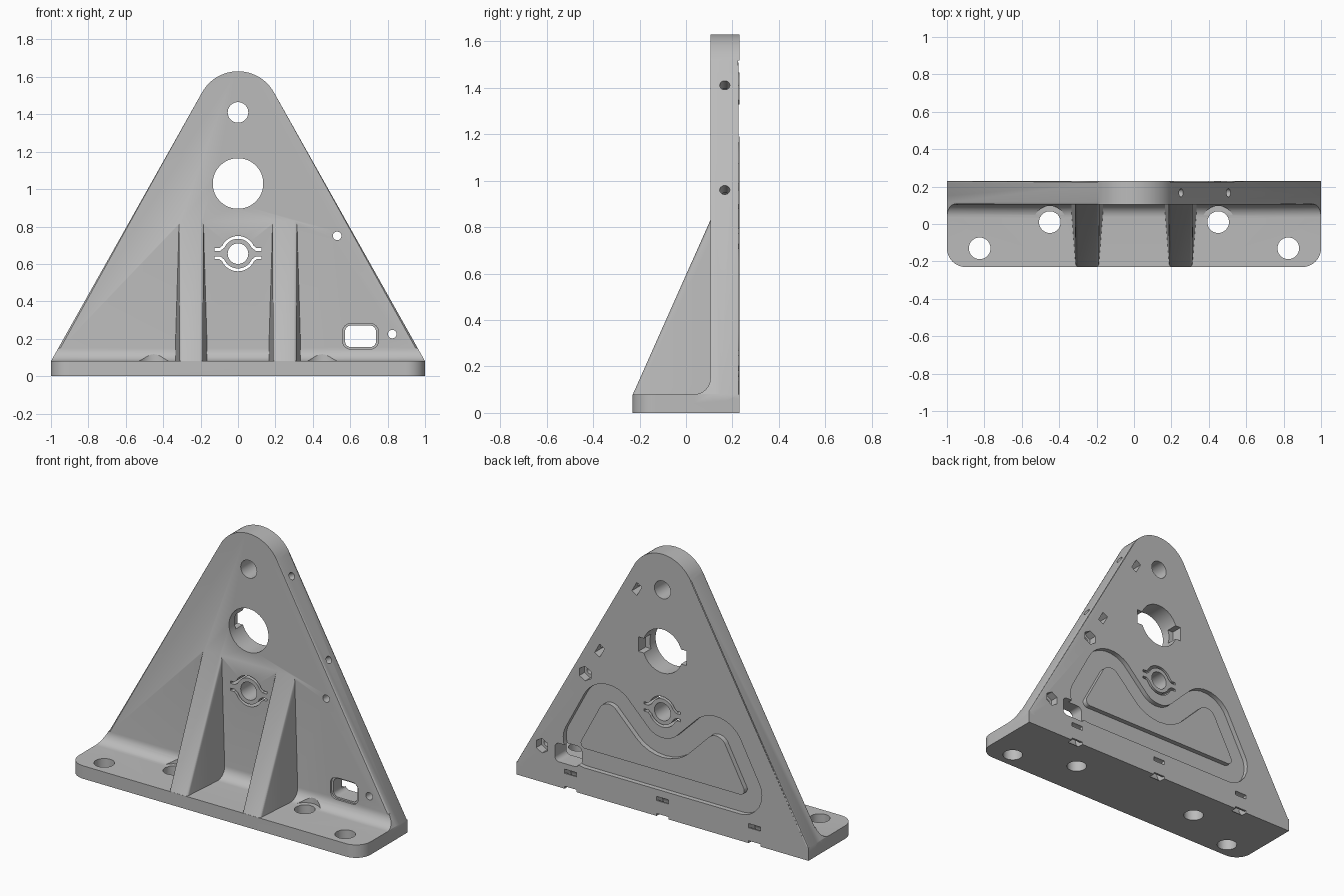
import bpy, bmesh, math
from mathutils import Vector, Matrix

if "Cube" in bpy.data.objects:
    bpy.data.objects.remove(bpy.data.objects["Cube"], do_unlink=True)

FRONT, BACK = 0.105, 0.23      # plate faces
BASE_H = 0.08
APEX_Z, APEX_R = 1.41, 0.22


def make(name, bm):
    bmesh.ops.recalc_face_normals(bm, faces=bm.faces)
    mesh = bpy.data.meshes.new(name)
    bm.to_mesh(mesh)
    bm.free()
    ob = bpy.data.objects.new(name, mesh)
    bpy.context.collection.objects.link(ob)
    return ob


def combine(target, tool, mode='DIFFERENCE'):
    mod = target.modifiers.new("bool", 'BOOLEAN')
    mod.operation, mod.object, mod.solver = mode, tool, 'EXACT'
    bpy.context.view_layer.objects.active = target
    bpy.ops.object.modifier_apply(modifier=mod.name)
    bpy.data.objects.remove(tool, do_unlink=True)


def prism(pts, y0, y1, bevel=0):
    """Extrude an (x, z) outline along y, optionally rounding both rims."""
    bm = bmesh.new()
    a = [bm.verts.new((x, y0, z)) for x, z in pts]
    b = [bm.verts.new((x, y1, z)) for x, z in pts]
    caps = [bm.faces.new(a), bm.faces.new(b[::-1])]
    for i in range(len(pts)):
        j = (i + 1) % len(pts)
        bm.faces.new((a[i], b[i], b[j], a[j]))
    if bevel:
        rims = [e for f in caps for e in f.edges]
        bmesh.ops.bevel(bm, geom=rims, offset=bevel, segments=2, profile=0.5,
                        affect='EDGES', clamp_overlap=True)
    return make("prism", bm)


def cylinder(center, direction, radius, depth, sides=40):
    bm = bmesh.new()
    rot = Vector((0, 0, 1)).rotation_difference(Vector(direction)).to_matrix().to_4x4()
    bmesh.ops.create_cone(bm, cap_ends=True, segments=sides, radius1=radius, radius2=radius,
                          depth=depth, matrix=Matrix.Translation(center) @ rot)
    return make("cylinder", bm)


def box(center, size, angle=0):
    bm = bmesh.new()
    mat = Matrix.Translation(center) @ Matrix.Rotation(angle, 4, 'Y') @ Matrix.Diagonal((*size, 1))
    bmesh.ops.create_cube(bm, size=1, matrix=mat)
    return make("box", bm)


def arc(cx, cz, r, a0, a1, n=16):
    angles = [math.radians(a0 + (a1 - a0) * i / n) for i in range(n + 1)]
    return [(cx + r * math.cos(a), cz + r * math.sin(a)) for a in angles]


def rounded(corners, n=10):
    """Closed outline from (x, z, radius) corners."""
    out = []
    for i, (x, z, r) in enumerate(corners):
        p = Vector((x, z))
        u = (Vector(corners[i - 1][:2]) - p).normalized()
        v = (Vector(corners[(i + 1) % len(corners)][:2]) - p).normalized()
        half = math.acos(u.dot(v)) / 2
        c = p + (u + v).normalized() * r / math.sin(half)
        s = p + u * r / math.tan(half) - c
        e = p + v * r / math.tan(half) - c
        for k in range(n + 1):
            t = k / n
            out.append(tuple(c + (s * (1 - t) + e * t).normalized() * r))
    return out


def rounded_rect(cx, cz, w, h, r):
    return rounded([(cx + sx * w / 2, cz + sz * h / 2, r)
                    for sx, sz in ((-1, -1), (1, -1), (1, 1), (-1, 1))], 6)


def channel(path, width, y0, y1, closed):
    """Rectangular strip of constant width following an (x, z) path."""
    bm = bmesh.new()
    pts = [Vector(p) for p in path]
    n, rings = len(pts), []
    for i, p in enumerate(pts):
        a = pts[i - 1] if closed or i else p
        b = pts[(i + 1) % n] if closed or i < n - 1 else p
        d = (b - a).normalized()
        side = Vector((-d.y, d.x)) * width / 2
        l, r = p + side, p - side
        rings.append([bm.verts.new(q) for q in
                      ((l.x, y0, l.y), (r.x, y0, r.y), (r.x, y1, r.y), (l.x, y1, l.y))])
    for i in range(n if closed else n - 1):
        a, b = rings[i], rings[(i + 1) % n]
        for k in range(4):
            bm.faces.new((a[k], a[(k + 1) % 4], b[(k + 1) % 4], b[k]))
    if not closed:
        bm.faces.new(rings[0])
        bm.faces.new(rings[-1])
    return make("channel", bm)


# Triangular upright plate with a round apex
slope = math.atan2(0.486, 0.874)
deg = math.degrees(slope)
outline = [(-1, 0), (1, 0), (1, BASE_H)] + arc(0, APEX_Z, APEX_R, deg, 180 - deg, 24) + [(-1, BASE_H)]
bracket = prism(outline, FRONT, BACK, 0.01)
bracket.name = "mounting_bracket"

# Foot flange with a cove into the plate, profile in (y, z) swept along x
cove = arc(FRONT - 0.07, BASE_H + 0.07, 0.07, 0, -90, 10)
profile = [(-0.23, 0), (BACK, 0), (BACK, BASE_H), (0.15, BASE_H), (0.15, 0.15)] + cove + [(-0.23, BASE_H)]
bm = bmesh.new()
face = bm.faces.new([bm.verts.new((-1, y, z)) for y, z in profile])
ext = bmesh.ops.extrude_face_region(bm, geom=[face])
bmesh.ops.translate(bm, vec=(2, 0, 0), verts=[v for v in ext["geom"] if isinstance(v, bmesh.types.BMVert)])
corners = [e for e in bm.edges if all(v.co.y < -0.22 for v in e.verts)
           and abs(e.verts[0].co.x - e.verts[1].co.x) < 0.01]
bmesh.ops.bevel(bm, geom=corners, offset=0.1, segments=10, profile=0.5, affect='EDGES')
foot = make("foot", bm)
combine(foot, prism(outline, -0.5, 0.5), 'INTERSECT')
combine(bracket, foot, 'UNION')

# Two tapered gusset ribs
for cx in (-0.25, 0.25):
    bm = bmesh.new()
    wedge = []
    for s in (-1, 1):
        wedge.append([bm.verts.new((cx + s * w, y, z)) for w, y, z in
                      ((0.062, -0.229, 0.04), (0.062, -0.229, 0.08), (0.066, FRONT, 0.83),
                       (0.068, 0.15, 0.83), (0.092, 0.15, 0.04))])
    l, r = wedge
    bm.faces.new(l)
    bm.faces.new(r[::-1])
    for i in range(5):
        j = (i + 1) % 5
        bm.faces.new((l[i], r[i], r[j], l[j]))
    rims = [e for e in bm.edges for s in wedge if set(e.verts) == {s[1], s[2]}]
    bmesh.ops.bevel(bm, geom=rims, offset=0.015, segments=3, profile=0.5, affect='EDGES')
    combine(bracket, make("rib", bm), 'UNION')

mid = (FRONT + BACK) / 2
cuts = []

# Foot bolt holes, with washer clearance in the cove
for s in (-1, 1):
    cuts += [cylinder((s * 0.45, 0.01, 0), (0, 0, 1), 0.058, 0.4),
             cylinder((s * 0.825, -0.13, 0), (0, 0, 1), 0.058, 0.4),
             cylinder((s * 0.45, 0.01, 0.181), (0, 0, 1), 0.087, 0.2)]

# Plate holes: apex, bore with side notches, sprung bushing
Y = (0, 1, 0)
cuts += [cylinder((0, mid, APEX_Z), Y, 0.055, 0.4),
         cylinder((0, mid, 1.03), Y, 0.135, 0.4, 64),
         box((0, BACK, 1.03), (0.33, 0.14, 0.09)),
         cylinder((0, mid, 0.655), Y, 0.055, 0.4)]
for s in (-1, 1):
    path = [(-0.125, 0.022), (-0.097, 0.022)] + arc(0, 0, 0.087, 155, 25, 20) + [(0.097, 0.022), (0.125, 0.022)]
    cuts.append(channel([(x, 0.655 + s * z) for x, z in path], 0.015, 0, 0.4, False))

# Cable window with a shallow front rim
cuts += [prism(rounded_rect(0.655, 0.213, 0.165, 0.115, 0.03), 0, 0.4),
         prism(rounded_rect(0.655, 0.213, 0.19, 0.135, 0.04), 0, FRONT + 0.012)]

# Screw holes with hexagonal nut pockets behind
for x, z in ((0.53, 0.75), (0.825, 0.225)):
    cuts += [cylinder((x, mid, z), Y, 0.023, 0.4, 20),
             cylinder((x, BACK, z), Y, 0.045, 0.1, 6)]

# Edge screw holes with nut slots opening behind
normal = Vector((math.cos(slope), 0, math.sin(slope)))
for x, z in ((0.25, 1.41), (0.505, 0.96)):
    edge = Vector((x, 0.167, z))
    cuts += [cylinder(edge - normal * 0.05, normal, 0.022, 0.2, 20),
             box(edge - normal * 0.085 + Vector((0, 0.045, 0)), (0.04, 0.17, 0.07), -slope)]

# Stepped winding channel on the back
loop = rounded([(-0.68, 0.225, 0.09), (0.68, 0.225, 0.09), (0.4, 0.75, 0.13),
                (0, 0.35, 0.2), (-0.4, 0.75, 0.13)])
cuts += [channel(loop, 0.12, BACK - 0.03, 0.3, True),
         channel(loop, 0.065, BACK - 0.06, 0.3, True)]

# Curved tie slots around the lower back edge
for x in (-0.63, 0, 0.63):
    ring = cylinder((x, BACK, 0.055), (1, 0, 0), 0.066, 0.08, 32)
    combine(ring, cylinder((x, BACK, 0.055), (1, 0, 0), 0.04, 0.2, 32))
    cuts.append(ring)

for cutter in cuts:
    combine(bracket, cutter)

# Finish
grey = bpy.data.materials.new("grey_plastic")
grey.use_nodes = True
colour = (0.5, 0.5, 0.5, 1)
grey.diffuse_color = colour
grey.node_tree.nodes["Principled BSDF"].inputs["Base Color"].default_value = colour
bracket.data.materials.clear()
bracket.data.materials.append(grey)
for poly in bracket.data.polygons:
    poly.material_index = 0
bpy.ops.object.select_all(action='DESELECT')
bracket.select_set(True)
bpy.context.view_layer.objects.active = bracket
bpy.ops.object.shade_smooth_by_angle(angle=math.radians(30))
